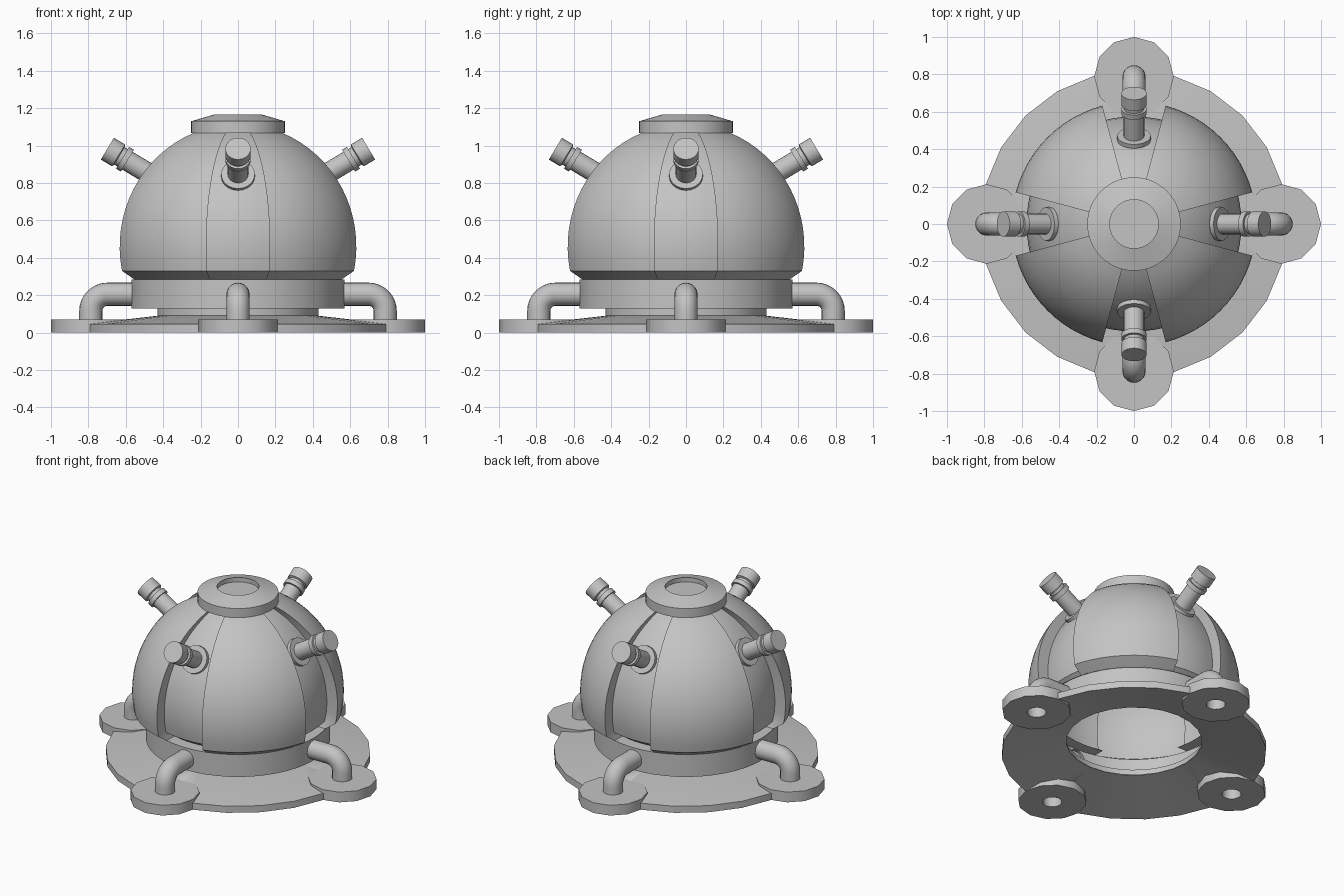
import bpy, bmesh
from math import sin, cos, pi, radians, sqrt, asin
from mathutils import Matrix

if "Cube" in bpy.data.objects:
    bpy.data.objects.remove(bpy.data.objects["Cube"], do_unlink=True)

GREY = (0.55, 0.55, 0.55, 1)
grey = bpy.data.materials.new("plain_grey")
grey.use_nodes = True
grey.diffuse_color = GREY
grey.node_tree.nodes["Principled BSDF"].inputs["Base Color"].default_value = GREY


def finish(name, bm, matrix):
    """Clean the mesh, place it and shade it."""
    bmesh.ops.remove_doubles(bm, verts=bm.verts, dist=1e-5)
    bmesh.ops.recalc_face_normals(bm, faces=bm.faces)
    bm.transform(matrix)
    mesh = bpy.data.meshes.new(name)
    bm.to_mesh(mesh)
    bm.free()
    mesh.materials.append(grey)
    obj = bpy.data.objects.new(name, mesh)
    bpy.context.collection.objects.link(obj)
    bpy.ops.object.select_all(action="DESELECT")
    obj.select_set(True)
    bpy.context.view_layer.objects.active = obj
    bpy.ops.object.shade_smooth_by_angle(angle=radians(32))
    return obj


def bridge(bm, rings, closed):
    """Join neighbouring rings of vertices with quads."""
    count = len(rings[0])
    for a, b in zip(rings, rings[1:]):
        for i in range(count if closed else count - 1):
            j = (i + 1) % count
            bm.faces.new((a[i], a[j], b[j], b[i]))


def ring_at(bm, profile, degrees, shift=0):
    """Stand an (r, z) profile at an angle about z, moved inward along x."""
    a = radians(degrees)
    return [bm.verts.new((r * cos(a) - shift, r * sin(a), z)) for r, z in profile]


def lathe(name, profile, segs, start=0, sweep=360, closed=False, matrix=Matrix()):
    """Turn a profile about z."""
    bm = bmesh.new()
    rings = [ring_at(bm, profile, start + sweep * k / segs) for k in range(segs + 1)]
    bridge(bm, rings, closed)
    return finish(name, bm, matrix)


# Dome outline: bevelled foot, then a round shell up to the cap
RADIUS, CENTRE, RECESS = 0.655, 0.46, 0.08
low = asin((0.33 - CENTRE) / RADIUS)
high = asin((1.067 - CENTRE) / RADIUS)
dome = [(0.575, 0.285)]
for i in range(17):
    t = low + (high - low) * i / 16
    dome.append((RADIUS * cos(t), CENTRE + RADIUS * sin(t)))


def recessed_strip(name, matrix):
    """Strip of the dome pushed straight inward, with walls on all its sides."""
    bm = bmesh.new()
    rings = [ring_at(bm, dome[:1] + dome + dome[-1:], -15)]
    for k in range(7):
        angle = -15 + 5 * k
        rings.append(ring_at(bm, dome[:1], angle)
                     + ring_at(bm, dome, angle, RECESS)
                     + ring_at(bm, dome[-1:], angle))
    rings.append(ring_at(bm, dome[:1] + dome + dome[-1:], 15))
    bridge(bm, rings, False)
    finish(name, bm, matrix)


PIPE_X, PIPE_Z, BEND = 0.787, 0.205, 0.09


def pipe(name, matrix):
    """Elbow running out of the collar and down through a pad."""
    path = [(0.55, PIPE_Z, 0)]
    for i in range(9):
        t = pi / 2 * i / 8
        path.append((PIPE_X - BEND + BEND * sin(t), PIPE_Z - BEND + BEND * cos(t), t))
    path.append((PIPE_X, 0, pi / 2))
    bm = bmesh.new()
    rings = []
    for x, z, t in path:
        ring = []
        for k in range(20):
            a = 2 * pi * k / 20
            u, v = 0.062 * cos(a), 0.062 * sin(a)
            ring.append(bm.verts.new((x + u * sin(t), v, z + u * cos(t))))
        rings.append(ring)
    bridge(bm, rings, True)
    finish(name, bm, matrix)


# Dished base plate, hollow collar and cap with a shallow recess
plate = lathe("base_plate", [(0.42, 0.085), (0.82, 0), (0.82, 0.045), (0.43, 0.09), (0.42, 0.09)],
              24, closed=True)
lathe("collar", [(0.43, 0.09), (0.43, 0.13), (0.57, 0.13), (0.57, 0.285), (0.575, 0.285)], 48)
lathe("top_cap", [(0, 1.068), (0.25, 1.068), (0.25, 1.13), (0.13, 1.165),
                  (0.13, 1.135), (0, 1.135)], 48)

# Parts repeated on all four sides
nozzle = [(0, -0.06), (0.055, -0.06), (0.055, 0), (0.09, 0), (0.09, 0.025),
          (0.055, 0.025), (0.055, 0.165), (0.068, 0.165), (0.068, 0.195),
          (0.054, 0.195), (0.054, 0.215), (0.068, 0.22), (0.068, 0.29), (0, 0.29)]
pad = [(0.06, 0), (0.213, 0), (0.213, 0.07), (0.06, 0.07)]
bore = [(0, -0.1), (0.061, -0.1), (0.061, 0.11), (0, 0.11)]

for k, side in enumerate(("left", "back", "right", "front")):
    turn = Matrix.Rotation(k * pi / 2, 4, "Z")
    at_pad = turn @ Matrix.Translation((PIPE_X, 0, 0))
    lathe("shell_panel_" + side, dome, 12, 15, 60, matrix=turn)
    recessed_strip("recessed_strip_" + side, turn)
    lathe("foot_pad_" + side, pad, 12, closed=True, matrix=at_pad)
    lathe("nozzle_" + side, nozzle, 20,
          matrix=turn @ Matrix.Translation((0.45, 0, 0.834)) @ Matrix.Rotation(radians(59), 4, "Y"))
    pipe("pipe_" + side, turn)

    # Clear the plate from the pipe's open end
    cutter = lathe("pipe_bore_" + side, bore, 20, matrix=at_pad)
    cut = plate.modifiers.new("pipe_bore", "BOOLEAN")
    cut.operation = "DIFFERENCE"
    cut.object = cutter
    bpy.context.view_layer.objects.active = plate
    bpy.ops.object.modifier_apply(modifier=cut.name)
    bpy.data.objects.remove(cutter, do_unlink=True)
